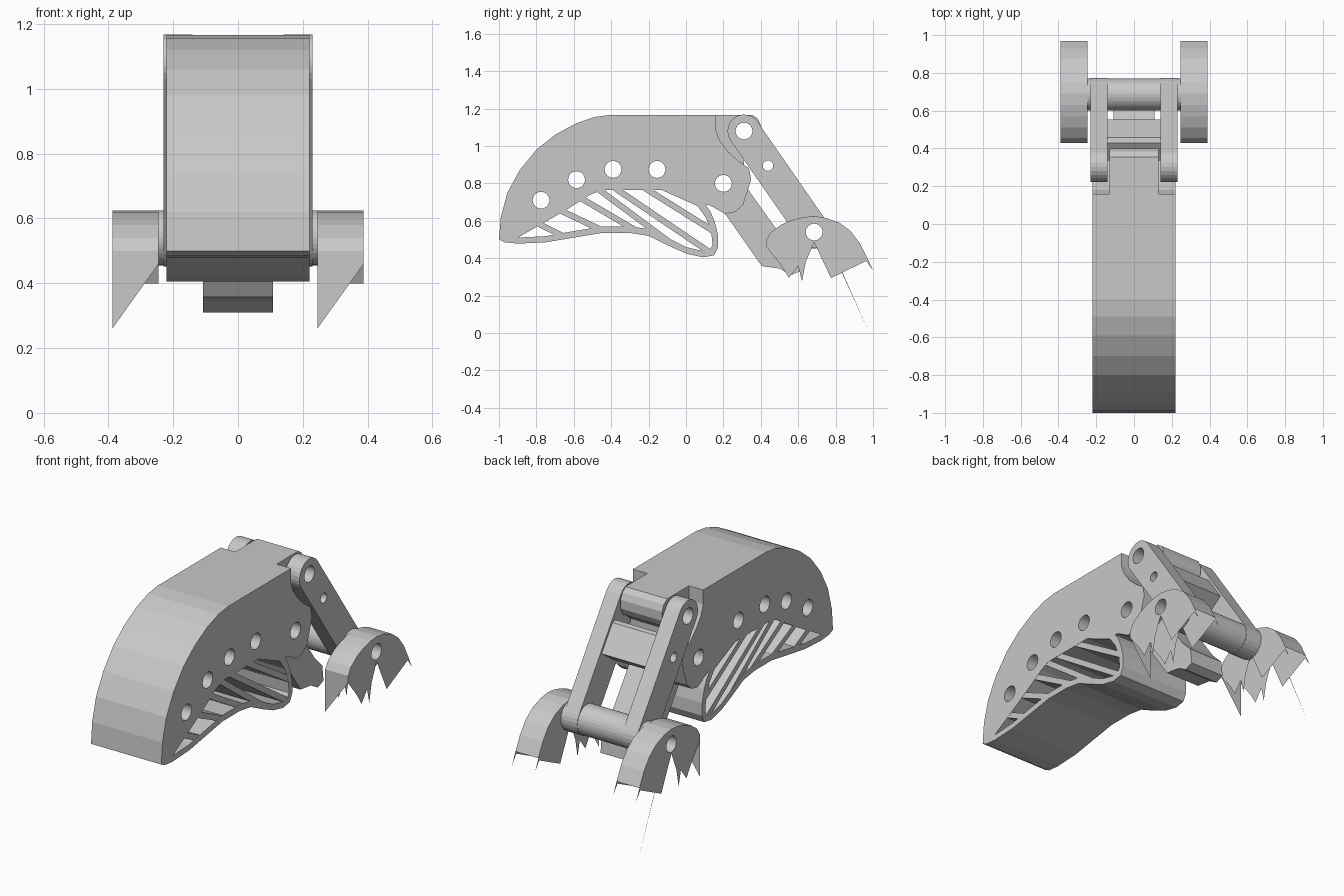
import bpy, bmesh, math
from mathutils import Matrix, Vector

grey = bpy.data.materials.new("plain grey")
grey.diffuse_color = (0.58, 0.58, 0.58, 1)

# local X,Y,Z -> world Y,Z,X, so side profiles are drawn as (y, z)
SIDE = Matrix(((0, 0, 1, 0), (1, 0, 0, 0), (0, 1, 0, 0), (0, 0, 0, 1)))


def circle(y, z, r, n=24):
    return [(y + r * math.cos(2 * math.pi * i / n), z + r * math.sin(2 * math.pi * i / n)) for i in range(n)]


def plate(name, x0, x1, outline, holes=()):
    """Side profile with through holes, extruded from x0 to x1."""
    cu = bpy.data.curves.new(name + "_profile", 'CURVE')
    cu.dimensions = '2D'
    cu.fill_mode = 'BOTH'
    cu.extrude = (x1 - x0) / 2
    for loop in [outline, *holes]:
        sp = cu.splines.new('POLY')
        sp.points.add(len(loop) - 1)
        for p, (y, z) in zip(sp.points, loop):
            p.co = (y, z, 0, 1)
        sp.use_cyclic_u = True
    tmp = bpy.data.objects.new(name + "_tmp", cu)
    bpy.context.collection.objects.link(tmp)
    dg = bpy.context.evaluated_depsgraph_get()
    me = bpy.data.meshes.new_from_object(tmp.evaluated_get(dg))
    bpy.data.objects.remove(tmp)
    me.name = name
    me.transform(Matrix.Translation(((x0 + x1) / 2, 0, 0)) @ SIDE)
    me.materials.clear()
    me.materials.append(grey)
    for f in me.polygons:
        f.material_index = 0
        f.use_smooth = False
    ob = bpy.data.objects.new(name, me)
    bpy.context.collection.objects.link(ob)
    return ob


TOP, LOW, MID = Vector((0.31, 1.08)), Vector((0.685, 0.54)), (0.2, 0.8)
AX = (LOW - TOP).normalized()
NR = Vector((-AX.y, AX.x))
PIN = 0.045


def along(t, s):
    return tuple(TOP + AX * t + NR * s)


# main body: domed housing with a ribbed window below
back_arc = [(-1.0, 0.5), (-0.99, 0.62), (-0.955, 0.75), (-0.89, 0.87), (-0.8, 0.98), (-0.7, 1.06),
            (-0.59, 1.12), (-0.49, 1.155), (-0.4, 1.167)]
clearance = [(0.16, 1.167), (0.16, 1.085), (0.18, 1.03), (0.225, 0.97), (0.28, 0.92), (0.337, 0.88),
             (0.348, 0.82), (0.326, 0.75), (0.305, 0.685), (0.262, 0.647), (0.21, 0.636), (0.13, 0.682)]
belly = [(0.105, 0.687), (0.13, 0.65), (0.152, 0.6), (0.17, 0.53), (0.172, 0.46), (0.15, 0.415),
         (0.09, 0.405), (0.0, 0.425), (-0.1, 0.47), (-0.2, 0.52), (-0.3, 0.535), (-0.45, 0.535),
         (-0.6, 0.51), (-0.75, 0.485), (-0.9, 0.478), (-0.97, 0.485)]
window = [(-0.9, 0.51), (-0.75, 0.595), (-0.63, 0.665), (-0.51, 0.74), (-0.45, 0.765), (-0.13, 0.765),
          (-0.03, 0.72), (0.06, 0.68), (0.105, 0.62), (0.135, 0.54), (0.142, 0.47), (0.125, 0.442),
          (0.09, 0.438), (0.0, 0.46), (-0.09, 0.505), (-0.19, 0.555), (-0.3, 0.57), (-0.45, 0.57),
          (-0.6, 0.545), (-0.75, 0.518)]
body_holes = [circle(y, z, PIN) for y, z in
              [(-0.775, 0.71), (-0.585, 0.82), (-0.39, 0.875), (-0.155, 0.875), MID]]
plate("body", -0.22, 0.22, back_arc + clearance + belly, [window] + body_holes)

# diagonal ribs across the window
for i, (a, b) in enumerate([((-0.79, 0.585), (-0.65, 0.515)), ((-0.67, 0.655), (-0.45, 0.55)),
                            ((-0.56, 0.72), (-0.27, 0.55)), ((-0.47, 0.77), (-0.08, 0.48)),
                            ((-0.38, 0.775), (0.13, 0.43)), ((-0.22, 0.775), (0.155, 0.54))]):
    a, b = Vector(a), Vector(b)
    n = (b - a).normalized()
    n = Vector((-n.y, n.x)) * 0.016
    plate(f"rib_{i + 1}", -0.219, 0.219, [tuple(a + n), tuple(a - n), tuple(b - n), tuple(b + n)])

# central tongue holding the upper pin
tongue = [(0.1, 1.167), (0.355, 1.167), (0.385, 1.145), (0.4, 1.11), (0.4, 1.06), (0.38, 1.02),
          (0.34, 0.995), (0.31, 0.97), (0.31, 0.88), (0.1, 0.92)]
plate("tongue", -0.13, 0.13, tongue, [circle(*TOP, PIN)])

# swing arms: rounded bars between the upper and lower pins
a0 = math.atan2(NR.y, NR.x)
arm = []
for c, start in ((TOP, a0), (LOW, a0 + math.pi)):
    for i in range(13):
        t = start + math.pi * i / 12
        arm.append((c.x + 0.088 * math.cos(t), c.y + 0.088 * math.sin(t)))
small = circle(*along(0.225, 0), 0.028, 16)
for side, x0, x1 in (("left", -0.23, -0.14), ("right", 0.14, 0.23)):
    plate(side + "_arm", x0, x1, arm, [circle(*TOP, PIN), small, circle(*LOW, PIN)])

# cross plate and lower barrel joining the arms
plate("arm_bridge", -0.145, 0.145,
      [along(0.13, -0.06), along(0.32, -0.06), along(0.32, 0.075), along(0.15, 0.075), along(0.13, 0.055)], [small])
plate("lower_barrel", -0.25, 0.25, circle(*LOW, 0.085, 32), [circle(*LOW, PIN)])

# inner link hanging from the body pin
plate("inner_link", -0.108, 0.108,
      [(0.13, 0.84), (0.21, 0.636), (0.405, 0.358), (0.5, 0.345), (0.56, 0.31), (0.61, 0.33),
       (0.6, 0.42), (0.53, 0.49), (0.337, 0.76), (0.27, 0.86)], [circle(*MID, PIN)])

# feet: domed shells, open and jagged underneath
foot = [(0.43, 0.46), (0.43, 0.5), (0.455, 0.54), (0.51, 0.58), (0.57, 0.605), (0.63, 0.62), (0.69, 0.625),
        (0.75, 0.615), (0.82, 0.59), (0.88, 0.545), (0.93, 0.48), (0.97, 0.4), (1.0, 0.335), (0.963, 0.385),
        (0.775, 0.294), (0.685, 0.485), (0.64, 0.38), (0.62, 0.275), (0.6, 0.36), (0.55, 0.295), (0.51, 0.36)]
for side, x0, x1 in (("left", -0.388, -0.245), ("right", 0.245, 0.388)):
    ob = plate(side + "_foot", x0, x1, foot, [circle(*LOW, PIN)])
    bm = bmesh.new()
    bm.from_mesh(ob.data)
    bm.normal_update()
    under = []
    for f in bm.faces:
        c = f.calc_center_median()
        if abs(f.normal.x) < 0.5 and c.z < 0.46 and not 0.94 < c.y < 0.96:
            under.append(f)
    bmesh.ops.delete(bm, geom=under, context='FACES')
    # slanted front spike
    bm.faces.new([bm.verts.new(p) for p in ((x0, 0.43, 0.26), (x1, 0.43, 0.46), (x0, 0.43, 0.46))])
    if side == "left":  # hair-thin trailing sliver that reaches the ground
        bm.faces.new([bm.verts.new(p) for p in ((x0, 0.83, 0.33), (x0, 0.98, 0.0), (x0, 0.834, 0.33))])
    bm.to_mesh(ob.data)
    bm.free()
